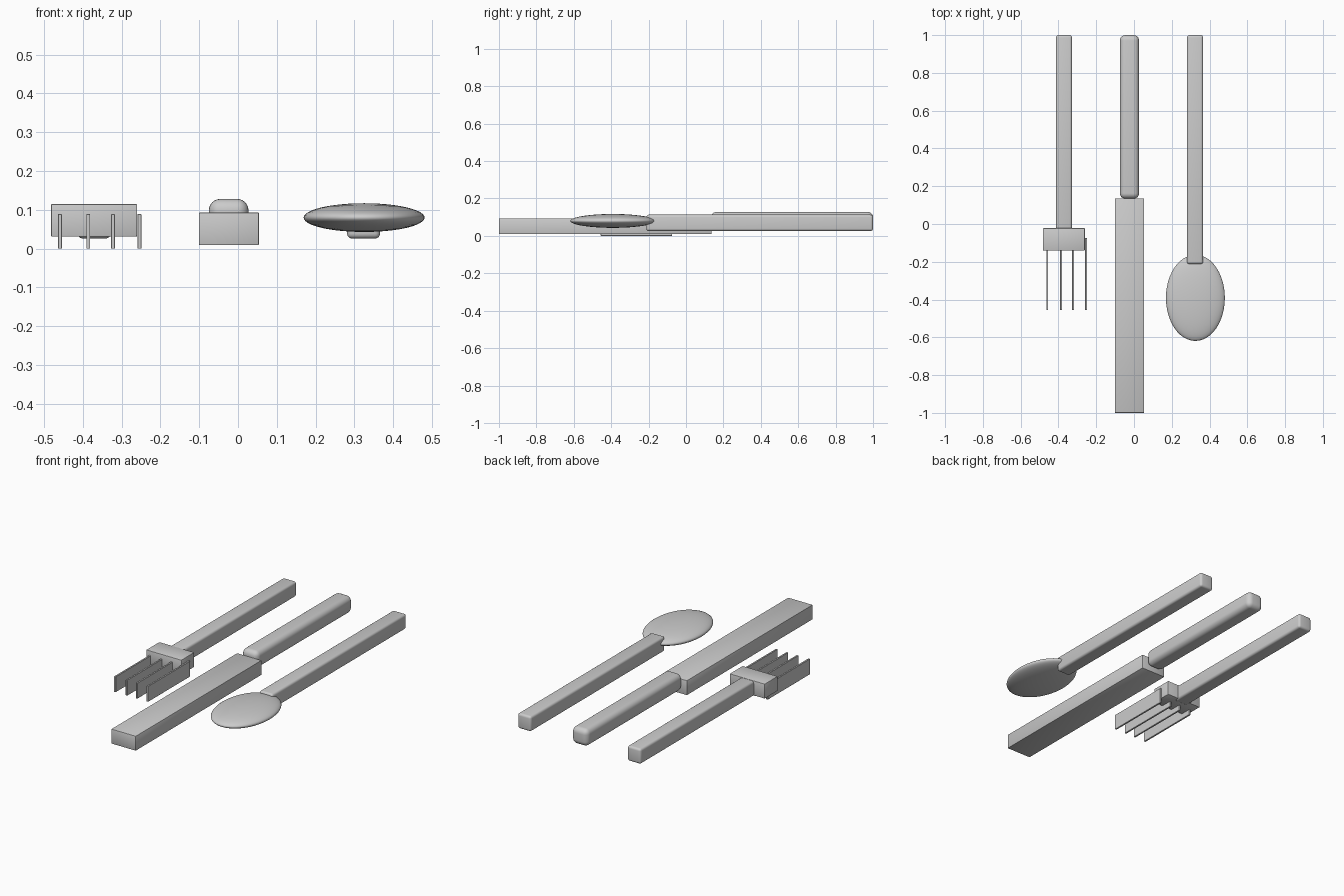
import bpy
import math

if "Cube" in bpy.data.objects:
    bpy.data.objects.remove(bpy.data.objects["Cube"])


def box(name, x, y, z, bevel=0.0, segments=4):
    """Box from (min, max) ranges, optionally with rounded edges."""
    spans = (x, y, z)
    bpy.ops.mesh.primitive_cube_add(size=1, location=[(a + b) / 2 for a, b in spans])
    ob = bpy.context.object
    ob.name = name
    ob.scale = [b - a for a, b in spans]
    bpy.ops.object.transform_apply(location=False, rotation=False, scale=True)
    if bevel:
        mod = ob.modifiers.new("rounding", "BEVEL")
        mod.width = bevel
        mod.segments = segments
        bpy.ops.object.modifier_apply(modifier=mod.name)
        bpy.ops.object.shade_smooth_by_angle(angle=math.radians(35))
    return ob


# Fork: handle, head block and four thin upright tines
box("fork_handle", (-0.413, -0.328), (-0.05, 1.0), (0.026, 0.113), 0.013)
box("fork_head", (-0.482, -0.26), (-0.14, -0.022), (0.031, 0.115), 0.003, 2)
for i, x in enumerate((-0.459, -0.386, -0.322, -0.254)):
    box(f"fork_tine_{i + 1}", (x - 0.005, x + 0.005), (-0.456, -0.075), (0.0, 0.089), 0.001, 1)

# Knife: thick straight blade and rounded handle
box("knife_blade", (-0.101, 0.054), (-1.0, 0.136), (0.009, 0.093), 0.003, 2)
box("knife_handle", (-0.075, 0.027), (0.134, 1.0), (0.03, 0.128), 0.029, 6)

# Spoon: handle and lens-shaped bowl
box("spoon_handle", (0.281, 0.366), (-0.212, 1.0), (0.026, 0.113), 0.013)
bpy.ops.mesh.primitive_uv_sphere_add(segments=48, ring_count=24, radius=1,
                                     location=(0.325, -0.391, 0.08))
bowl = bpy.context.object
bowl.name = "spoon_bowl"
bowl.scale = (0.156, 0.228, 0.037)
bpy.ops.object.transform_apply(location=False, rotation=False, scale=True)
bpy.ops.object.shade_smooth()
